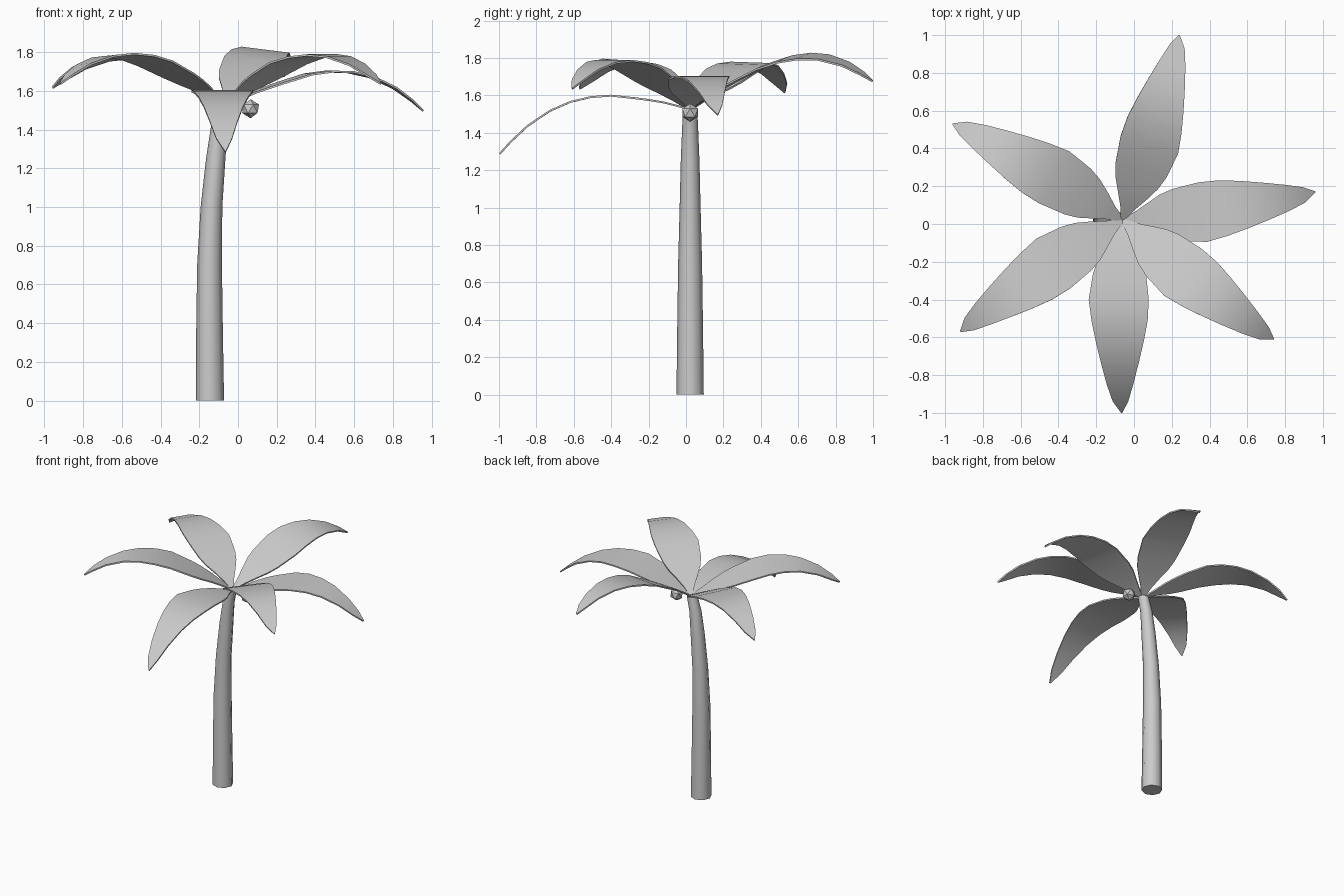
import bpy, bmesh, math
from mathutils import Vector

cube = bpy.data.objects.get("Cube")
if cube:
    bpy.data.objects.remove(cube, do_unlink=True)

grey = bpy.data.materials.new("plain grey")
grey.use_nodes = True
GREY = (0.6, 0.6, 0.6, 1)
grey.diffuse_color = GREY
grey.node_tree.nodes["Principled BSDF"].inputs["Base Color"].default_value = GREY


def make_object(name, bm, smooth=True):
    bmesh.ops.recalc_face_normals(bm, faces=bm.faces)
    mesh = bpy.data.meshes.new(name)
    bm.to_mesh(mesh)
    bm.free()
    mesh.materials.append(grey)
    obj = bpy.data.objects.new(name, mesh)
    bpy.context.collection.objects.link(obj)
    if smooth:
        bpy.ops.object.select_all(action='DESELECT')
        obj.select_set(True)
        bpy.context.view_layer.objects.active = obj
        bpy.ops.object.shade_smooth_by_angle(angle=math.radians(50))
    return obj


# Trunk: tapering rings that lean towards the crown (height, centre x, radius)
SIDES = 8
TRUNK = [(0, -.145, .073), (.35, -.147, .069), (.7, -.147, .064), (1, -.137, .056),
         (1.25, -.115, .05), (1.42, -.096, .043), (1.53, -.068, .038)]
bm = bmesh.new()
rings = []
for z, cx, r in TRUNK:
    ring = []
    for i in range(SIDES):
        a = math.tau * i / SIDES
        ring.append(bm.verts.new((cx + r * math.cos(a), .022 + r * math.sin(a), z)))
    rings.append(ring)
for low, high in zip(rings, rings[1:]):
    for i in range(SIDES):
        j = (i + 1) % SIDES
        bm.faces.new((low[i], low[j], high[j], high[i]))
bm.faces.new(rings[0])
bm.faces.new(rings[-1])
make_object("trunk", bm)

# Leaf sections: distance along, arch height, left width, right width
LEAF = [(0, 0, .01, .01), (.07, .036, .035, .045), (.14, .07, .07, .09), (.21, .098, .105, .13),
        (.28, .124, .125, .155), (.42, .172, .14, .178), (.53, .19, .135, .163),
        (.64, .19, .115, .14), (.75, .168, .09, .113), (.87, .115, .06, .08),
        (.96, .052, .034, .048), (1.02, 0, .003, .003)]
THICK = .01
BASE = Vector((-.06, .02, 1.53))


def leaf(name, tip, roll=0):
    """Bent flat blade from the crown to the tip; roll lowers its right edge."""
    span = Vector(tip) - BASE
    rise = span.z / LEAF[-1][0]
    along = Vector((span.x, span.y, 0))
    scale = along.length / LEAF[-1][0]
    along.normalize()
    left = Vector((-along.y, along.x, 0))
    bm = bmesh.new()
    rows = []
    for s, h, wl, wr in LEAF:
        mid = BASE + along * s * scale + Vector((0, 0, h + rise * s))
        row = []
        for w in (wl, -wr):
            p = mid + left * w
            p.z += w * roll
            row.append(bm.verts.new(p))
        rows.append(row)
    for a, b in zip(rows, rows[1:]):
        bm.faces.new((a[0], a[1], b[1], b[0]))
    obj = make_object(name, bm)
    solid = obj.modifiers.new("thickness", 'SOLIDIFY')
    solid.thickness = THICK
    solid.offset = -1
    bpy.ops.object.modifier_apply(modifier=solid.name)
    bpy.ops.object.shade_smooth_by_angle(angle=math.radians(50))


leaf("front_leaf", (-.065, -1, 1.29))
leaf("left_leaf", (.96, .17, 1.5))
leaf("back_leaf", (.24, 1, 1.68), .12)
leaf("front_left_leaf", (.74, -.61, 1.64))
leaf("front_right_leaf", (-.92, -.57, 1.64), .06)
leaf("back_right_leaf", (-.96, .53, 1.62), .03)

# Faceted nut hanging beside the crown
bm = bmesh.new()
bmesh.ops.create_icosphere(bm, subdivisions=1, radius=.049)
bmesh.ops.translate(bm, verts=bm.verts, vec=(.065, .022, 1.507))
make_object("nut", bm, smooth=False)
